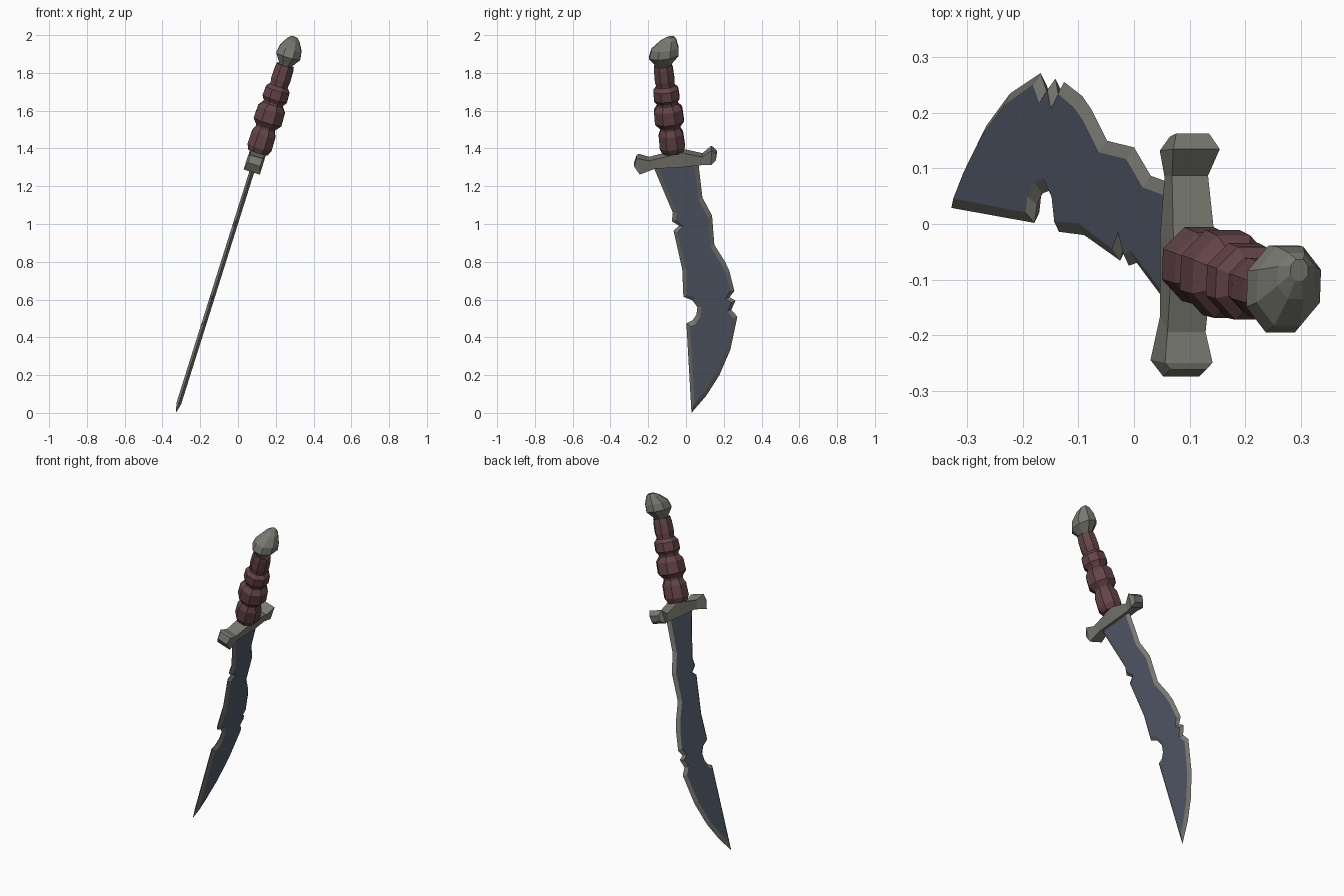
import bpy, bmesh, math
from mathutils import Vector

cube = bpy.data.objects.get("Cube")
if cube:
    bpy.data.objects.remove(cube, do_unlink=True)

# The whole dagger leans sideways in one plane that contains the y axis
LEAN = math.atan(0.315)
COS, SIN = math.cos(LEAN), math.sin(LEAN)


def place(n, y, z):
    """n is the distance out of the blade plane; y, z lie on the plane."""
    return Vector((0.315 * z - 0.329 + n * COS, y, z - n * SIN))


def material(name, rgb):
    m = bpy.data.materials.new(name)
    m.use_nodes = True
    color = (*rgb, 1.0)
    m.diffuse_color = color
    bsdf = next(k for k in m.node_tree.nodes if k.type == 'BSDF_PRINCIPLED')
    bsdf.inputs["Base Color"].default_value = color
    bsdf.inputs["Roughness"].default_value = 0.7
    return m


grey = material("worn grey metal", (0.19, 0.19, 0.165))
steel = material("blue steel", (0.088, 0.104, 0.145))
leather = material("red brown grip", (0.125, 0.057, 0.063))


def loft(name, rings, mats):
    """Bridge matching rings; the end caps take the last material."""
    bm = bmesh.new()
    loops = [[bm.verts.new(place(*p)) for p in ring] for ring in rings]
    for a, b in zip(loops, loops[1:]):
        for i in range(len(a)):
            j = (i + 1) % len(a)
            bm.faces.new((a[i], a[j], b[j], b[i]))
    for cap in (loops[0], loops[-1]):
        bm.faces.new(cap).material_index = len(mats) - 1
    bmesh.ops.recalc_face_normals(bm, faces=bm.faces)
    mesh = bpy.data.meshes.new(name)
    bm.to_mesh(mesh)
    bm.free()
    for m in mats:
        mesh.materials.append(m)
    ob = bpy.data.objects.new(name, mesh)
    bpy.context.collection.objects.link(ob)
    return ob


# Blade: notched outline with a ground edge around two flat faces
outline = [(-0.18, 1.34), (-0.167, 1.29), (-0.07, 1.06), (-0.075, 1.015),
           (-0.037, 0.99), (-0.066, 0.965), (-0.02, 0.76), (-0.014, 0.615),
           (0.035, 0.595), (0.06, 0.56), (0.055, 0.52), (0.035, 0.49),
           (0.002, 0.475), (0.029, 0.0), (0.108, 0.092), (0.177, 0.2),
           (0.235, 0.335), (0.272, 0.51), (0.24, 0.545), (0.262, 0.595),
           (0.23, 0.612), (0.256, 0.645), (0.23, 0.75), (0.207, 0.8),
           (0.15, 0.89), (0.138, 1.045), (0.087, 1.14), (0.066, 1.32),
           (0.066, 1.34)]


def inset(points, width):
    result = []
    for i, p in enumerate(points):
        p = Vector(p)
        d1 = (p - Vector(points[i - 1])).normalized()
        d2 = (Vector(points[(i + 1) % len(points)]) - p).normalized()
        normal = Vector((-d1.y - d2.y, d1.x + d2.x)).normalized()
        result.append(p + normal * width)
    return result


inner = inset(outline, 0.022)
inner[outline.index((0.029, 0.0))] = Vector((0.046, 0.05))
loft("blade", [[(-0.013, *p) for p in inner],
               [(0, *p) for p in outline],
               [(0.013, *p) for p in inner]], [grey, steel])

# Guard: square bar along y with flared, chamfered ends
# each section: top y, top z, bottom y, bottom z, half width
sections = [(-0.262, 1.355, -0.275, 1.315, 0.034),
            (-0.25, 1.358, -0.245, 1.275, 0.045),
            (-0.195, 1.345, -0.165, 1.303, 0.036),
            (-0.025, 1.388, -0.02, 1.312, 0.039),
            (0.087, 1.365, 0.085, 1.322, 0.034),
            (0.135, 1.402, 0.132, 1.325, 0.044),
            (0.163, 1.38, 0.158, 1.345, 0.031)]
loft("guard", [[(-w, yt, zt), (w, yt, zt), (w, yb, zb), (-w, yb, zb)]
               for yt, zt, yb, zb, w in sections], [grey])


def turned(name, profile, mat, flat=1.0, sides=8):
    """Faceted turning; profile rows give centre y, centre z and radius."""
    rings = []
    for yc, zc, r in profile:
        ring = []
        for k in range(sides):
            a = math.tau * (k + 0.5) / sides
            dy = r * math.sin(a)
            ring.append((r * flat * math.cos(a), yc + dy, zc + 0.11 * dy))
        rings.append(ring)
    return loft(name, rings, [mat])


# Grip: four bulging wraps, each narrowing at both ends
wraps = [(1.375, 1.51, 0.058, 0.072, 0.056),
         (1.51, 1.64, 0.058, 0.083, 0.058),
         (1.64, 1.735, 0.058, 0.073, 0.052),
         (1.735, 1.845, 0.052, 0.056, 0.05)]
grip = []
for low, high, r0, r1, r2 in wraps:
    for t, r in ((0.04, r0), (0.25, r1), (0.75, r1 * 0.97), (0.96, r2)):
        z = low + (high - low) * t
        grip.append((-0.07 - 0.115 * (z - 1.39), z, r))
turned("grip", grip, leather)

# Pommel: faceted bud leaning to a small blunt tip
turned("pommel", [(-0.12, 1.825, 0.036), (-0.119, 1.845, 0.045),
                  (-0.117, 1.89, 0.085), (-0.112, 1.93, 0.077),
                  (-0.094, 1.972, 0.045), (-0.083, 1.99, 0.021)],
       grey, flat=0.84)
